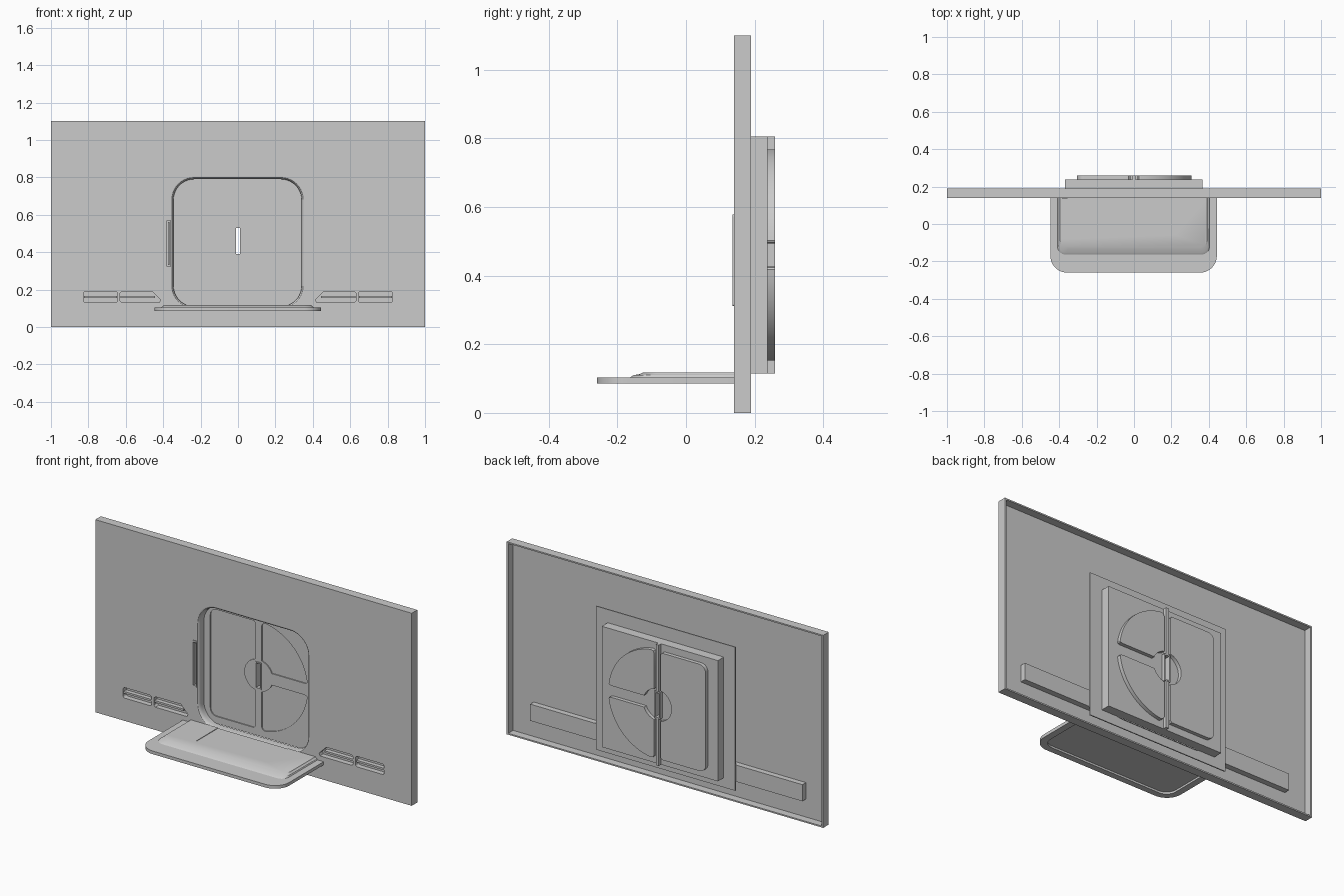
import bpy, bmesh
from math import sin, cos, asin, pi, radians

if "Cube" in bpy.data.objects:
    bpy.data.objects.remove(bpy.data.objects["Cube"])


def loft(name, loops, caps=True, smooth=False):
    """Skin a stack of equal-length point loops."""
    bm = bmesh.new()
    rings = [[bm.verts.new(p) for p in lp] for lp in loops]
    n = len(rings[0])
    for a, b in zip(rings, rings[1:]):
        for i in range(n):
            j = (i + 1) % n
            bm.faces.new((a[i], a[j], b[j], b[i]))
    if caps:
        bm.faces.new(rings[0])
        bm.faces.new(rings[-1])
    bmesh.ops.recalc_face_normals(bm, faces=bm.faces)
    me = bpy.data.meshes.new(name)
    bm.to_mesh(me)
    bm.free()
    ob = bpy.data.objects.new(name, me)
    bpy.context.collection.objects.link(ob)
    if smooth:
        shade(ob)
    return ob


def activate(ob):
    bpy.ops.object.select_all(action='DESELECT')
    ob.select_set(True)
    bpy.context.view_layer.objects.active = ob


def shade(ob):
    activate(ob)
    bpy.ops.object.shade_smooth_by_angle(angle=radians(30))


def prism_y(name, pts, y0, y1):
    return loft(name, [[(x, y, z) for x, z in pts] for y in (y0, y1)])


def prism_z(name, pts, z0, z1):
    return loft(name, [[(x, y, z) for x, y in pts] for z in (z0, z1)])


def box(name, x0, x1, y0, y1, z0, z1):
    return prism_y(name, [(x0, z0), (x1, z0), (x1, z1), (x0, z1)], y0, y1)


def cut(ob, *cutters):
    """Subtract the cutters, then discard them."""
    for c in cutters:
        c.hide_render = True
        m = ob.modifiers.new("cut", 'BOOLEAN')
        m.operation, m.solver, m.object = 'DIFFERENCE', 'EXACT', c
        activate(ob)
        bpy.ops.object.modifier_apply(modifier=m.name)
        bpy.data.objects.remove(c)
    return ob


def arc(cx, cz, r, a0, a1, n):
    return [(cx + r * cos(a0 + (a1 - a0) * i / n), cz + r * sin(a0 + (a1 - a0) * i / n))
            for i in range(n + 1)]


def rrect(x0, x1, z0, z1, rb, rt, n=10):
    """Rounded rectangle, bottom radius rb and top radius rt."""
    return (arc(x0 + rb, z0 + rb, rb, pi, 1.5 * pi, n) + arc(x1 - rb, z0 + rb, rb, 1.5 * pi, 2 * pi, n)
            + arc(x1 - rt, z1 - rt, rt, 0, pi / 2, n) + arc(x0 + rt, z1 - rt, rt, pi / 2, pi, n))


def window(d):
    return rrect(-.345 - d, .34 + d, .11 - d, .79 + d, .11 + d, .11 + d)


def slots():
    """Outlines of the four vents, the inner ones with a slanted end."""
    out = []
    for s in (-1, 1):
        out.append(rrect(*sorted((s * .645, s * .825)), .13, .19, .012, .012, 4))
        out.append([(s * x, z) for x, z in ((.42, .13), (.62, .13), (.63, .14), (.63, .18),
                                            (.62, .19), (.46, .19), (.415, .145))])
    return out


# main panel: thin front sheet with a rim, open at the back
panel = box("wall_panel", -1, 1, .14, .19, 0, 1.1)
cut(panel, box("c", -.99, .99, .146, .3, .008, 1.092),
    prism_y("c", window(.014), .1, .2),
    box("c", -.38, -.361, .1, .2, .32, .57),
    *[prism_y("c", p, .1, .2) for p in slots()])

# curved lip and tunnel round the window
loft("window_lip", [[(x, y, z) for x, z in window(d)] for d, y in
                    ((.014, .14), (.009, .141), (.004, .146), (.001, .155), (0, .165), (0, .19))],
     caps=False, smooth=True)

# backing plate behind the window
cut(box("backing_plate", -.44, .44, .178, .184, .06, .88),
    prism_y("c", window(0), .1, .3))

# vent housings with a fin in every slot
for s, side in ((-1, "left"), (1, "right")):
    x0, x1 = sorted((s * .40, s * .86))
    housing = box(side + "_vent_housing", x0, x1, .146, .178, .11, .205)
    cut(housing, *[prism_y("c", p, .1, .17) for p in slots()])
    for part, a, b in (("inner", .445, .628), ("outer", .647, .823)):
        x0, x1 = sorted((s * a, s * b))
        box(f"{side}_{part}_vent_fin", x0, x1, .144, .168, .154, .165)

# latch pocket and handle at the left of the window
cut(box("latch_pocket", -.39, -.35, .146, .178, .31, .58),
    box("c", -.38, -.361, .1, .17, .32, .57))
cut(prism_y("latch_frame", rrect(-.384, -.356, .312, .578, .006, .006, 3), .136, .141),
    box("c", -.379, -.362, .1, .2, .322, .568))
box("latch_handle", -.373, -.366, .143, .17, .33, .56)

# door slab with pressed panels: recessed at the front, raised at the back
CZ, R, HUB, GX, GZ = .46, .31, .09, .02, .033


def quarter(s):
    pts = (arc(0, 0, R, asin(GZ / R) + .03, pi / 2 - asin(GX / R) - .06, 20)
           + [(GX + .006, R - .008), (GX, R - .02)]
           + arc(0, 0, HUB, pi / 2 - asin(GX / HUB), asin(GZ / HUB), 8)
           + [(R - .02, GZ), (R - .006, GZ + .003)])
    return [(x, CZ + s * z) for x, z in pts]


a = asin(GX / HUB)
left = (arc(-.265, .725, .04, pi / 2, pi, 8) + arc(-.265, .195, .04, pi, 1.5 * pi, 8)
        + [(-.03, .155), (-GX, .165)]
        + arc(0, CZ, HUB, 1.5 * pi - a, pi / 2 + a, 12)
        + [(-GX, .755), (-.03, .765)])
pressings = {"left": left, "upper_right": quarter(1), "lower_right": quarter(-1)}

door = box("door", -.368, .365, .185, .238, .115, .805)
cut(door, box("c", -.012, .012, .1, .4, .39, .53),
    *[prism_y("c", p, .1, .191) for p in pressings.values()])
for nm, pts in pressings.items():
    shade(prism_y(nm + "_pressing", pts, .237, .259))

# door pull frame round the slot, and ribs running up and down from it
cut(box("pull_frame", -.018, .018, .18, .26, .383, .537),
    box("c", -.012, .012, .1, .4, .39, .53))
for nm, z0, z1 in (("lower", .115, .383), ("upper", .537, .805)):
    box(nm + "_door_rib", -.009, .009, .237, .259, z0, z1)


# folding table: slab with rounded front corners, hollow beneath
table = prism_z("table", rrect(-.447, .443, -.26, .142, .09, .002), .085, .103)
cut(table, prism_z("c", rrect(-.41, .405, -.225, .125, .06, .01), .05, .096))
shade(table)

# stepped raised table top with a shallow tray
steps = ((0, .102), (.012, .110), (.03, .113), (.04, .118))
top = loft("table_top", [[(x, y, z) for x, y in rrect(-.41 + d * .35, .405 - d * .35, -.165 + d, .142,
                                                     .045, .002)] for d, z in steps])
cut(top, prism_z("c", rrect(-.225, .22, -.058, .2, .006, .006, 3), .115, .2))
shade(top)
